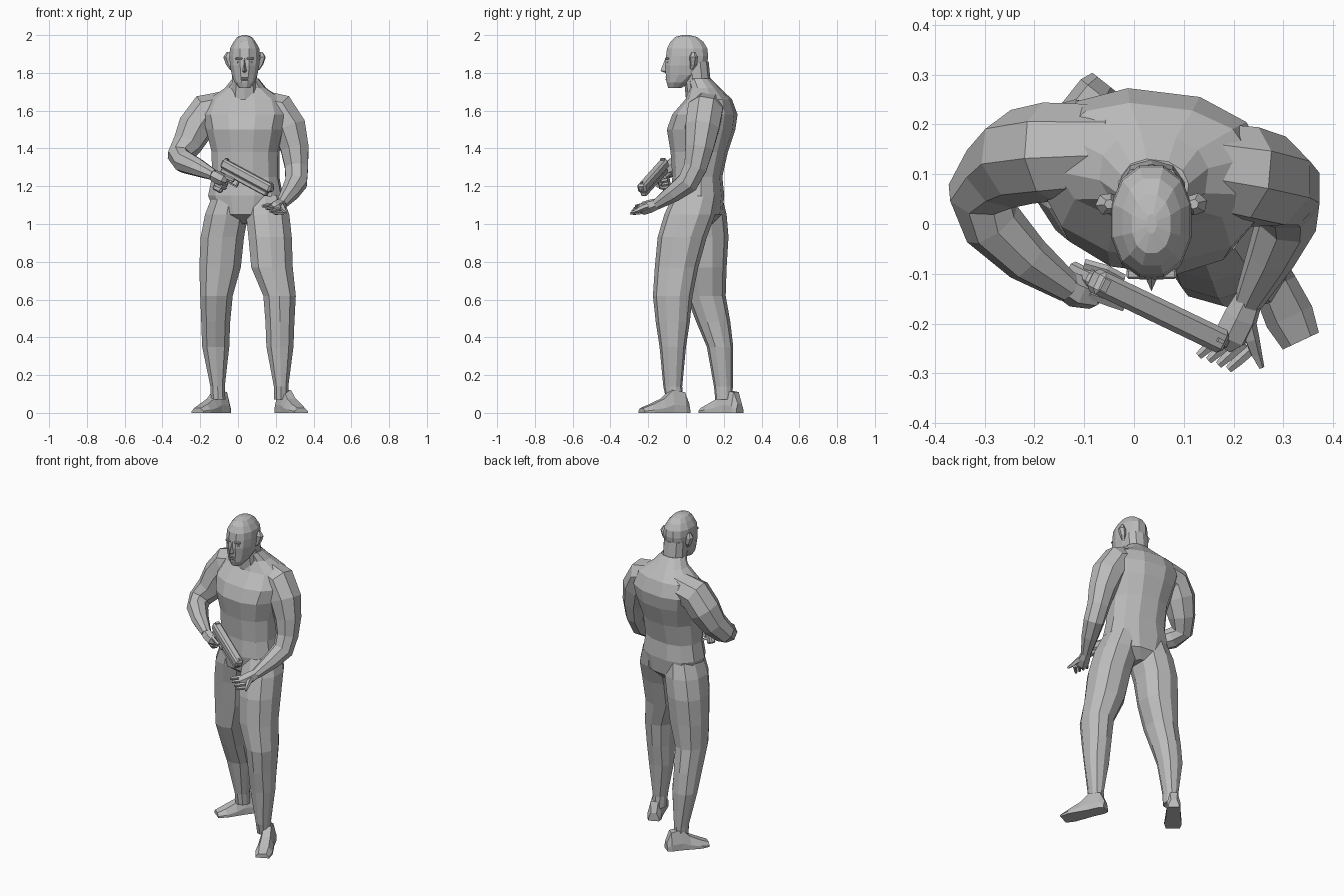
import bpy, bmesh
from math import cos, sin, pi, radians, copysign
from mathutils import Vector, Matrix

default_cube = bpy.data.objects.get("Cube")
if default_cube:
    bpy.data.objects.remove(default_cube)

colour = (.5, .5, .5, 1)
grey = bpy.data.materials.new("plain grey")
grey.use_nodes = True
grey.diffuse_color = colour
grey.node_tree.nodes["Principled BSDF"].inputs["Base Color"].default_value = colour
UP = Vector((0, 0, 1))


def finish(name, bm):
    bmesh.ops.recalc_face_normals(bm, faces=bm.faces)
    mesh = bpy.data.meshes.new(name)
    bm.to_mesh(mesh)
    bm.free()
    mesh.materials.append(grey)
    part = bpy.data.objects.new(name, mesh)
    bpy.context.collection.objects.link(part)


def skin(name, loops):
    """Loft a closed flat-shaded surface through equal-length loops."""
    bm = bmesh.new()
    rows = [[bm.verts.new(point) for point in loop] for loop in loops]
    for lower, upper in zip(rows, rows[1:]):
        for i in range(len(lower)):
            bm.faces.new((lower[i - 1], lower[i], upper[i], upper[i - 1]))
    bm.faces.new(rows[0])
    bm.faces.new(rows[-1])
    finish(name, bm)


def stack(name, rings, sides=10, yaw=0, power=.9):
    """Level rings, each given as centre x, y, z, half width and half depth."""
    def squarish(value):
        return copysign(abs(value) ** power, value)

    turn = Matrix.Rotation(radians(yaw), 3, 'Z')
    angles = [2 * pi * (i + .5) / sides for i in range(sides)]
    skin(name, [[Vector((x, y, z)) + turn @ Vector((wide * squarish(cos(a)), deep * squarish(sin(a)), 0))
                 for a in angles] for x, y, z, wide, deep in rings])


def tube(name, path, radii, sides=6):
    """Rings square to a path, with one radius for each point."""
    points = [Vector(point) for point in path]
    across = Vector((.3, 1, .2))
    loops = []
    for i, (point, radius) in enumerate(zip(points, radii)):
        ahead = points[min(i + 1, len(points) - 1)]
        along = (ahead - points[max(i - 1, 0)]).normalized()
        across = (across - along * across.dot(along)).normalized()
        other = along.cross(across)
        angles = [2 * pi * k / sides for k in range(sides)]
        loops.append([point + radius * (across * cos(a) + other * sin(a)) for a in angles])
    skin(name, loops)


def box(name, centre, size, frame=Matrix(), bevel=0):
    bm = bmesh.new()
    bmesh.ops.create_cube(bm, size=1)
    place = frame @ Matrix.Translation(centre) @ Matrix.Diagonal((*size, 1))
    bmesh.ops.transform(bm, verts=bm.verts, matrix=place)
    if bevel:
        bmesh.ops.bevel(bm, geom=bm.edges[:], offset=bevel, segments=1, affect='EDGES')
    finish(name, bm)


def foot(name, heel, toe):
    """Flat-soled foot lofted from heel to toe."""
    heel, toe = Vector(heel), Vector(toe)
    side = UP.cross(toe - heel).normalized()
    outline = ((-1, 0), (1, 0), (1, .35), (.55, 1), (-.55, 1), (-1, .35))
    stations = ((0, .03, .05), (.1, .04, .11), (.36, .04, .12),
                (.55, .045, .075), (.8, .05, .045), (1, .04, .025))
    skin(name, [[heel.lerp(toe, step) + side * wide * a + UP * high * b for a, b in outline]
                for step, wide, high in stations])


# Trunk and neck
trunk = ((.07, 1, .04, .07), (.06, 1.05, .16, .13), (.06, 1.15, .2, .14),
         (.06, 1.25, .18, .13), (.07, 1.38, .18, .15), (.08, 1.5, .21, .18),
         (.1, 1.58, .23, .17), (.12, 1.66, .2, .12), (.1, 1.72, .11, .08), (.07, 1.77, .07, .06))
stack("torso", [(.04, *ring) for ring in trunk], sides=12, yaw=-7, power=.85)

middle = .035
neck = ((.08, 1.66, .08, .08), (.06, 1.76, .07, .07), (.05, 1.86, .07, .07))
stack("neck", [(middle, *ring) for ring in neck])

# Head and face
skull = ((-.06, 1.72, .03, .035), (-.04, 1.75, .055, .065), (-.01, 1.79, .07, .1),
         (0, 1.84, .08, .115), (.006, 1.89, .083, .115), (.006, 1.93, .08, .11),
         (.004, 1.965, .06, .09), (0, 1.99, .04, .06), (0, 2, .01, .02))
stack("head", [(middle, *ring) for ring in skull], sides=12)
nose = ((.008, -.11, 1.875), (.015, -.13, 1.825), (.02, -.135, 1.81), (.01, -.11, 1.8))
skin("nose", [[(middle - wide, -.09, z), (middle, front, z), (middle + wide, -.09, z)]
              for wide, front, z in nose])
for name, z, wide in (("upper_lip", 1.778, .042), ("lower_lip", 1.766, .034)):
    box(name, (middle, -.098, z), (wide, .02, .01), bevel=.003)
for side, word in ((1, "left"), (-1, "right")):
    box(word + "_brow", (middle + side * .03, -.1, 1.876), (.04, .02, .012), bevel=.004)
    box(word + "_eye", (middle + side * .03, -.097, 1.857), (.025, .012, .01), bevel=.004)
    ear = ((.07, .03, 1.82), (.08, .04, 1.85), (.09, .04, 1.885), (.085, .04, 1.91))
    tube(word + "_ear", [(middle + side * x, y, z) for x, y, z in ear], (.01, .02, .023, .01))

# Legs: both share heights and thicknesses, only the centre line differs
heights = (1.15, 1.05, .93, .77, .62, .48, .35, .14, .07)
widths = (.1, .12, .12, .115, .09, .08, .075, .04, .04)
depths = (.12, .135, .13, .115, .105, .09, .07, .05, .045)
leg_lines = {
    "left_leg": ((.14, .05), (.157, .02), (.17, -.02), (.18, -.05), (.22, -.07),
                 (.222, -.07), (.222, -.07), (.228, -.07), (.228, -.06)),
    "right_leg": ((-.04, .07), (-.06, .08), (-.083, .095), (-.095, .1), (-.114, .105),
                  (-.118, .145), (-.118, .18), (-.108, .198), (-.105, .2)),
}
for name, line in leg_lines.items():
    stack(name, [(*centre, *rest) for centre, *rest in zip(line, heights, widths, depths)])
foot("left_foot", (.22, .01, 0), (.335, -.235, 0))
foot("right_foot", (-.06, .285, 0), (-.215, .09, 0))

# Arms, from inside the chest to the wrist
arm_radii = (.09, .1, .097, .08, .066, .062, .05, .03)
arm_lines = {
    "left_arm": ((.1, .12, 1.625), (.22, .1, 1.595), (.27, .085, 1.51), (.3, .07, 1.4),
                 (.31, .05, 1.3), (.308, .01, 1.22), (.275, -.065, 1.165), (.23, -.155, 1.105)),
    "right_arm": ((-.04, .15, 1.62), (-.17, .145, 1.59), (-.225, .135, 1.51), (-.27, .105, 1.42),
                  (-.31, .06, 1.36), (-.285, 0, 1.33), (-.215, -.07, 1.3), (-.13, -.13, 1.26)),
}
for name, line in arm_lines.items():
    tube(name, line, arm_radii, sides=8)

# Pistol, laid along its own axis from rear to muzzle
rear, muzzle = Vector((-.085, -.11, 1.315)), Vector((.175, -.235, 1.175))
length = (muzzle - rear).length
forward = (muzzle - rear).normalized()
sideways = UP.cross(forward).normalized()
axes = Matrix((forward, sideways, forward.cross(sideways))).transposed()
gun = Matrix.Translation(rear) @ axes.to_4x4()
box("pistol_slide", (length / 2, 0, .01), (length, .05, .05), gun, bevel=.01)
box("pistol_frame", (length / 2, 0, -.025), (length * .92, .036, .026), gun, bevel=.005)
box("pistol_barrel", (length, 0, .01), (.02, .024, .024), gun, bevel=.006)
box("rear_sight", (.015, 0, .037), (.014, .026, .01), gun)
box("front_sight", (length - .02, 0, .037), (.014, .008, .01), gun)
box("pistol_grip", (.035, 0, -.085), (.055, .034, .11), gun, bevel=.008)
box("trigger_guard_base", (.1, 0, -.068), (.06, .014, .007), gun)
box("trigger_guard_front", (.128, 0, -.052), (.007, .014, .036), gun)
box("trigger", (.092, 0, -.05), (.007, .008, .026), gun)


def gun_finger(name, points):
    tube(name, [gun @ Vector(point) for point in points], [.011] * len(points), sides=5)


# Right hand wrapped round the grip
tube("right_palm", ((-.15, -.115, 1.27), (-.115, -.135, 1.25), (-.085, -.14, 1.235), (-.065, -.135, 1.225)),
     (.028, .034, .032, .02))
for i, word in enumerate(("middle", "ring", "little")):
    drop = -.065 - .02 * i
    curl = ((.02, -.026), (.06, -.024), (.07, 0), (.055, .024))
    gun_finger("right_" + word + "_finger", [(x, y, drop) for x, y in curl])
gun_finger("right_trigger_finger", ((.03, -.03, -.045), (.075, -.026, -.042), (.11, -.022, -.04)))
gun_finger("right_thumb", ((0, .02, -.06), (.04, .028, -.04), (.08, .026, -.035)))

# Left hand, open below the muzzle
tube("left_palm", ((.235, -.14, 1.11), (.215, -.185, 1.095), (.195, -.225, 1.083), (.18, -.245, 1.078)),
     (.028, .036, .036, .022))
for i, word in enumerate(("index", "middle", "ring", "little")):
    tip = Vector((.13, -.265, 1.095)) + i * Vector((.02, -.009, -.013))
    knuckle = tip + Vector((.05, .045, .005))
    tube("left_" + word + "_finger", (knuckle, tip.lerp(knuckle, .4), tip), (.012, .011, .008), sides=5)
tube("left_thumb", ((.222, -.18, 1.1), (.236, -.23, 1.085), (.245, -.26, 1.07), (.256, -.288, 1.06)),
     (.02, .016, .012, .006), sides=5)
